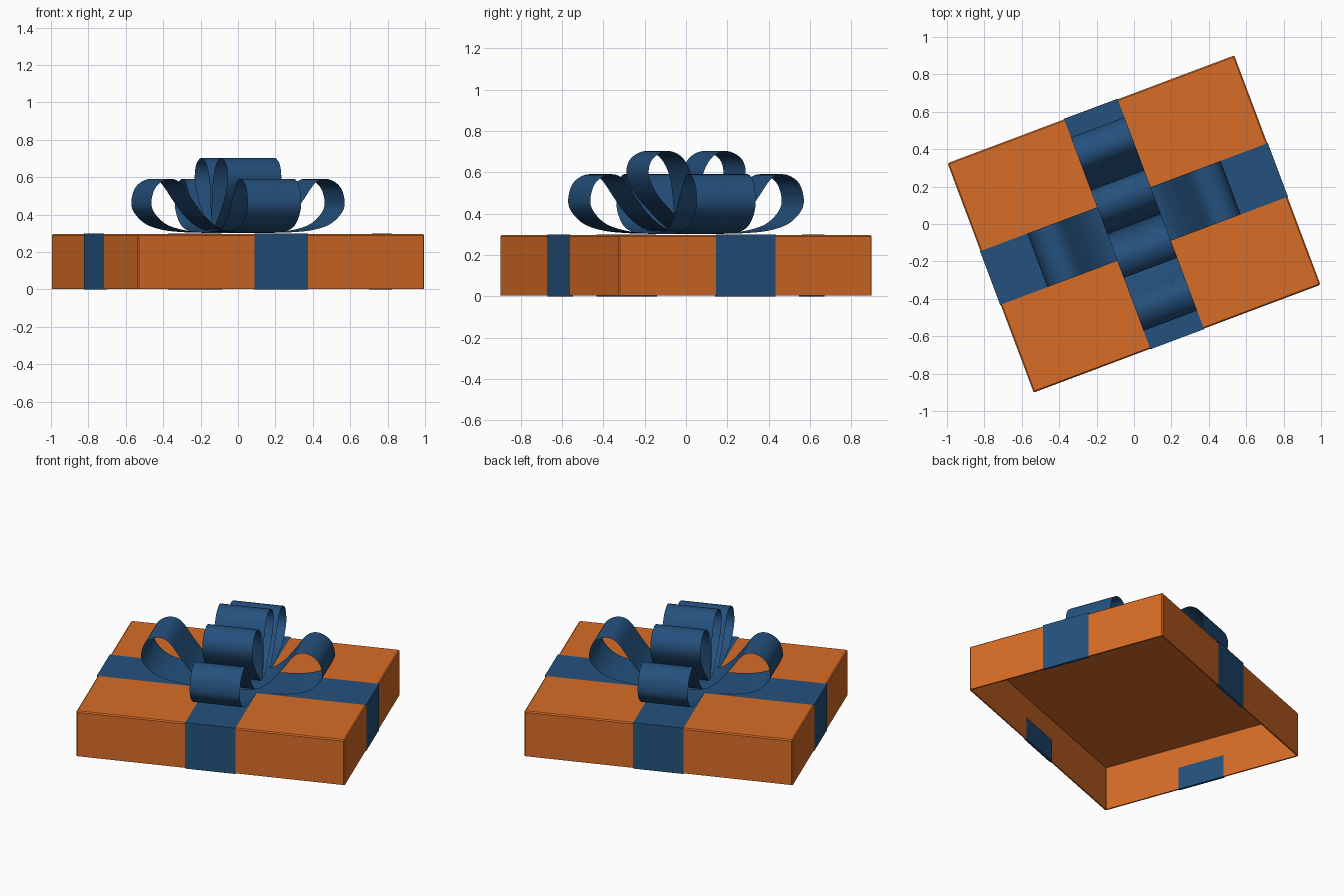
import bpy, bmesh, math
from mathutils import Vector

if "Cube" in bpy.data.objects:
    bpy.data.objects.remove(bpy.data.objects["Cube"])

TURN = math.radians(20.6)      # whole gift is turned about z
HU, HV, TOP = 0.819, 0.655, 0.296
HALF_W = 0.153                 # half ribbon width
T = 0.003                      # ribbon offset from the box


def material(name, rgb):
    m = bpy.data.materials.new(name)
    m.diffuse_color = (*rgb, 1)
    m.use_nodes = True
    m.node_tree.nodes["Principled BSDF"].inputs["Base Color"].default_value = m.diffuse_color
    return m


ORANGE = material("orange card", (0.68, 0.15, 0.02))
BLUE = material("blue ribbon", (0.018, 0.082, 0.205))


def finish(bm, name, mat, smooth=False):
    me = bpy.data.meshes.new(name)
    bm.to_mesh(me)
    bm.free()
    ob = bpy.data.objects.new(name, me)
    bpy.context.collection.objects.link(ob)
    me.materials.append(mat)
    ob.rotation_euler.z = TURN
    if smooth:
        me.shade_smooth()
    return ob


def spline(pts, steps=5):
    """Catmull-Rom curve through 2D points."""
    p = [Vector(q) for q in pts]
    p = [p[0]] + p + [p[-1]]
    out = []
    for a, b, c, d in zip(p, p[1:], p[2:], p[3:]):
        for i in range(steps):
            t = i / steps
            out.append(0.5 * (2 * b + (c - a) * t + (2 * a - 5 * b + 4 * c - d) * t * t
                              + (3 * b - a - 3 * c + d) * t ** 3))
    return out + [p[-1]]


def ribbon(name, path, angle, smooth=False):
    """Sweep a (distance, height) path across the ribbon width, turned about z."""
    bm = bmesh.new()
    c, s = math.cos(angle), math.sin(angle)
    rows = [[bm.verts.new((r * c - w * s, r * s + w * c, z)) for w in (-HALF_W, HALF_W)]
            for r, z in path]
    for a, b in zip(rows, rows[1:]):
        bm.faces.new((a[0], a[1], b[1], b[0]))
    return finish(bm, name, BLUE, smooth)


# Box: thin shell open underneath, with slightly bevelled edges
bm = bmesh.new()
bmesh.ops.create_cube(bm, size=1)
for v in bm.verts:
    v.co = (v.co.x * 2 * HU, v.co.y * 2 * HV, T + (v.co.z + 0.5) * (TOP - T))
bmesh.ops.delete(bm, geom=[f for f in bm.faces if f.normal.z < -0.5], context='FACES')
bmesh.ops.bevel(bm, geom=[e for e in bm.edges if not e.is_boundary],
                offset=0.007, segments=1, affect='EDGES')
box = finish(bm, "box", ORANGE)
mod = box.modifiers.new("wall", 'SOLIDIFY')
mod.thickness = 0.01
mod.offset = -1

# Flat ribbons: over the top, down the sides, tucked up inside the walls
for name, h, ang in (("long_band", HU, 0), ("short_band", HV, math.pi / 2)):
    side = [(h - 0.01 - T, 0.145), (h - 0.01 - T, 0), (h + T, 0), (h + T, TOP + T)]
    ribbon(name, side + [(-r, z) for r, z in reversed(side)], ang)

# Bow: four wide lower loops and two upright loops on top
LOW = [(0, .302), (.13, .303), (.25, .306), (.37, .318), (.47, .35), (.535, .41), (.552, .47),
       (.525, .55), (.455, .59), (.385, .57), (.31, .47), (.24, .385), (.15, .324), (0, .308)]
HIGH = [(0, .31), (.06, .345), (.14, .42), (.21, .50), (.25, .59), (.23, .665), (.155, .703),
        (.08, .675), (.03, .59), (.01, .47), (0, .312)]
for i in range(4):
    ribbon(f"lower_loop_{i + 1}", spline(LOW), i * math.pi / 2, True)
for i in (0, 1):
    ribbon(f"upper_loop_{i + 1}", spline(HIGH), math.pi / 2 + i * math.pi, True)
